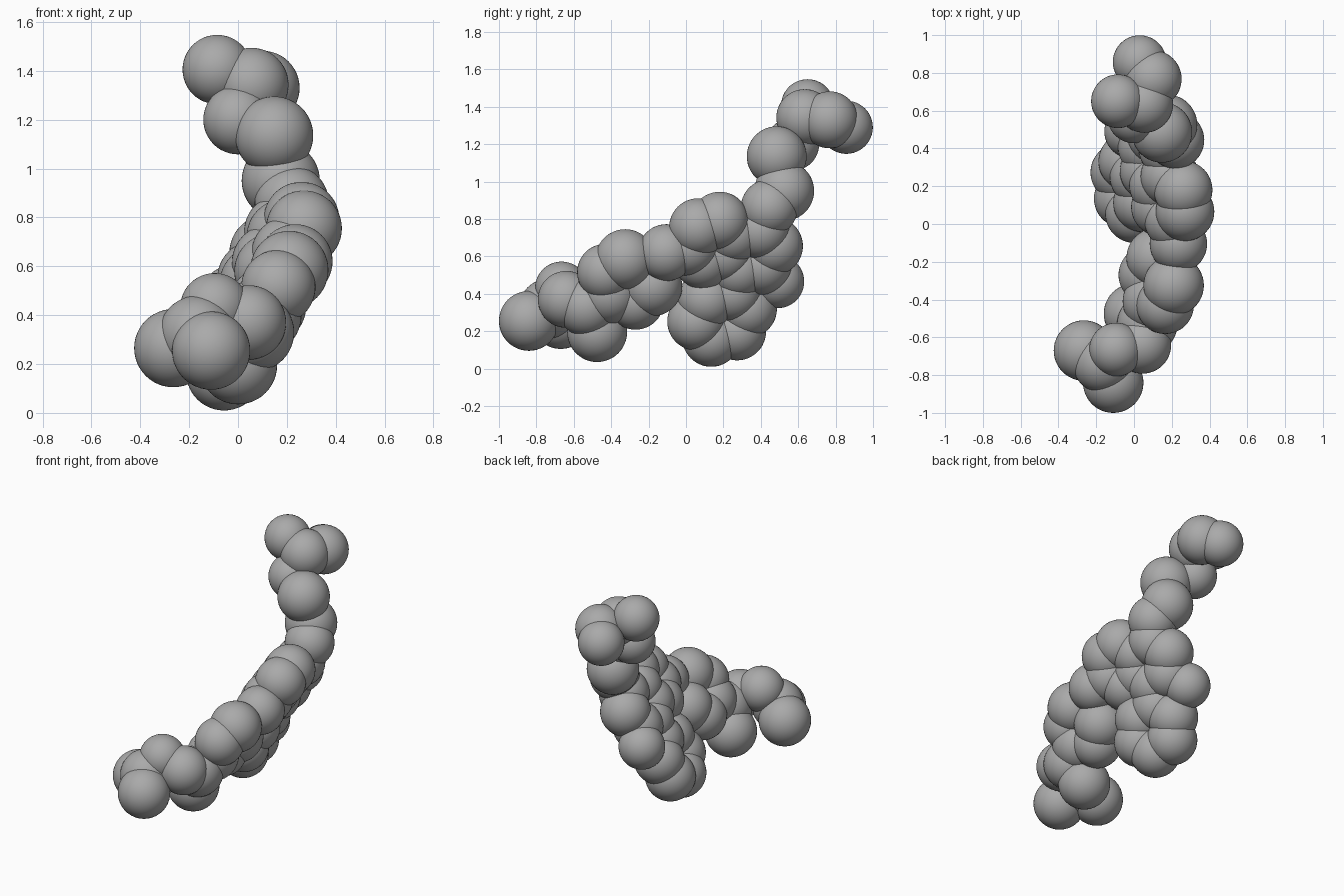
import bpy
import bmesh
from mathutils import Vector

default_cube = bpy.data.objects.get("Cube")
if default_cube:
    bpy.data.objects.remove(default_cube, do_unlink=True)

LARGE, MEDIUM, SMALL = 0.16, 0.152, 0.142

# One plain grey for every ball
grey = bpy.data.materials.new("plain_grey")
grey.use_nodes = True
colour = (0.4, 0.4, 0.4, 1)
grey.diffuse_color = colour
grey.node_tree.nodes["Principled BSDF"].inputs["Base Color"].default_value = colour

# Shared smooth unit sphere
ball_mesh = bpy.data.meshes.new("ball")
bm = bmesh.new()
bmesh.ops.create_uvsphere(bm, u_segments=48, v_segments=24, radius=1)
for face in bm.faces:
    face.smooth = True
bm.to_mesh(ball_mesh)
bm.free()
ball_mesh.materials.append(grey)


def add_ball(name, centre, radius):
    ball = bpy.data.objects.new(name, ball_mesh)
    ball.location = centre
    ball.scale = (radius, radius, radius)
    bpy.context.scene.collection.objects.link(ball)


def add_chain(name, balls):
    for number, (x, y, z, radius) in enumerate(balls, start=1):
        add_ball(f"{name}_ball_{number}", (x, y, z), radius)


def add_ring(name, centre, first, second, corners=range(6)):
    """Hexagon of balls from its centre and two neighbouring spokes."""
    centre, first, second = Vector(centre), Vector(first), Vector(second)
    third = second - first
    spokes = [first, second, third, -first, -second, -third]
    for corner in corners:
        add_ball(f"{name}_ball_{corner + 1}", centre + spokes[corner], LARGE * 0.97)


# Three six-ball rings; the outer one shares two balls with the middle one
add_ring("lower_ring", (-0.015, 0.193, 0.286),
         (-0.042, -0.058, -0.121), (-0.06, 0.08, -0.087))
add_ring("middle_ring", (0.2, 0.135, 0.685),
         (0.07, -0.07, 0.07), (0.06, 0.045, 0.105))
add_ring("outer_ring", (0.13, 0.34, 0.635),
         (0.06, -0.07, 0.085), (0.05, 0.06, 0.105), range(1, 5))
add_ball("outer_ring_side_ball", (-0.015, 0.49, 0.465), SMALL)

# Five-ball ring and the link to the middle ring
add_chain("front_ring", [
    (0.1, -0.41, 0.4, LARGE),
    (0.165, -0.43, 0.515, MEDIUM),
    (0.21, -0.325, 0.585, LARGE),
    (0.12, -0.18, 0.44, LARGE),
    (0.07, -0.27, 0.36, MEDIUM),
])
add_ball("link_ball", (0.235, -0.105, 0.62), MEDIUM)

# Low branch ending in a cluster at the front
add_chain("front_branch", [
    (0.07, -0.53, 0.33, LARGE),
    (0, -0.475, 0.195, LARGE),
    (0.045, -0.64, 0.37, MEDIUM),
    (-0.095, -0.665, 0.43, SMALL),
    (-0.165, -0.735, 0.32, LARGE),
    (-0.265, -0.67, 0.265, LARGE),
    (-0.11, -0.84, 0.255, LARGE),
])

# Raised chain ending in a fork at the back
add_chain("back_chain", [
    (0.22, 0.445, 0.86, MEDIUM),
    (0.175, 0.525, 0.95, LARGE),
    (0.148, 0.485, 1.135, LARGE),
    (0, 0.57, 1.2, SMALL),
    (0.055, 0.635, 1.342, MEDIUM),
    (-0.085, 0.65, 1.405, SMALL),
    (0.1, 0.768, 1.33, MEDIUM),
    (0.03, 0.857, 1.29, SMALL),
])
